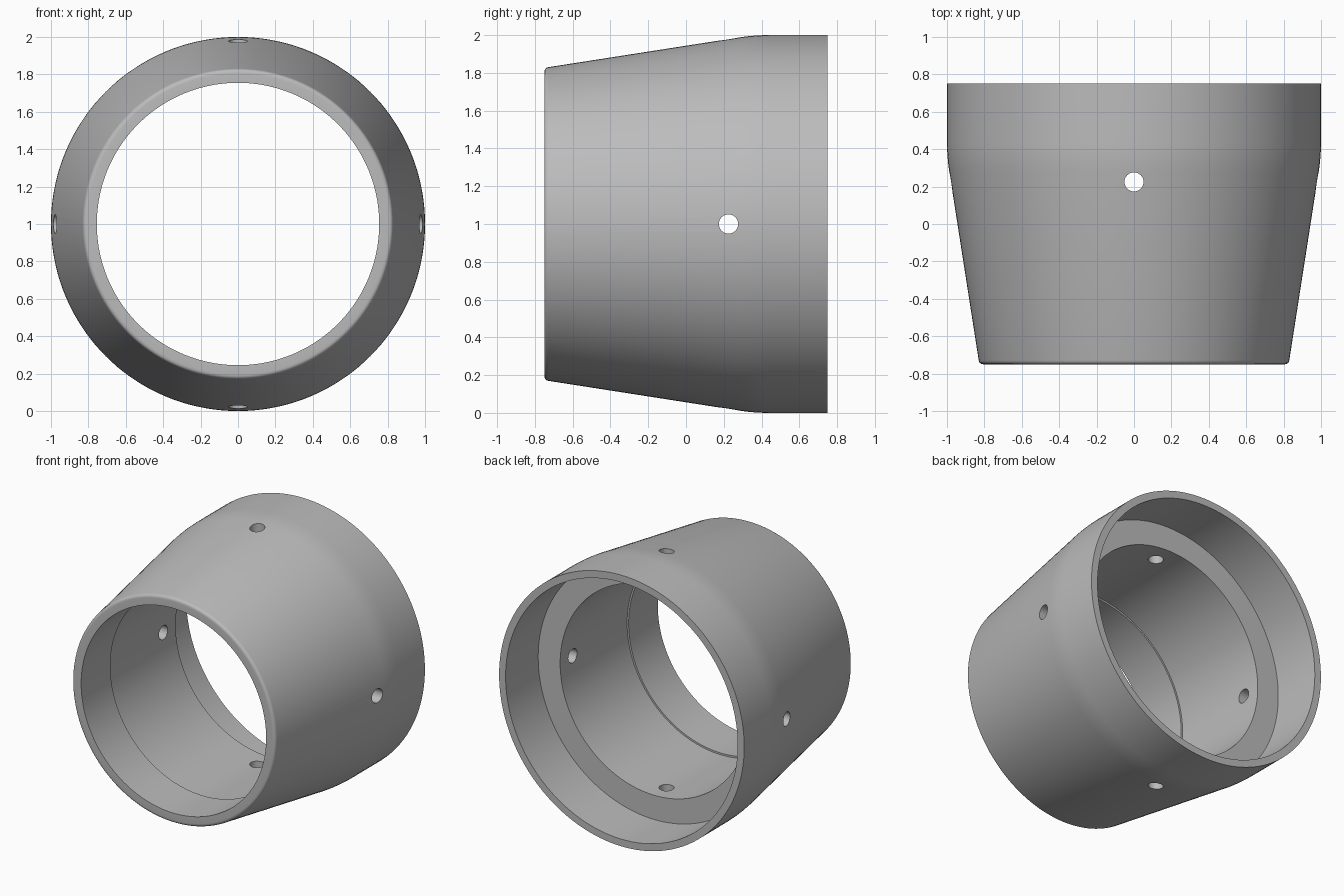
import bpy, bmesh, math
from mathutils import Matrix, Vector

if "Cube" in bpy.data.objects:
    bpy.data.objects.remove(bpy.data.objects["Cube"], do_unlink=True)

SEGMENTS = 144
CENTRE = Vector((0, 0, 1))


def fillet(before, corner, after, size, steps):
    """Round a profile corner with a short curve."""
    b, c, a = Vector(before), Vector(corner), Vector(after)
    p = c + (b - c).normalized() * size
    q = c + (a - c).normalized() * size
    ts = [i / steps for i in range(steps + 1)]
    return [tuple(p * (1 - t) ** 2 + c * 2 * t * (1 - t) + q * t * t) for t in ts]


def make_object(name, bm):
    mesh = bpy.data.meshes.new(name)
    bm.to_mesh(mesh)
    bm.free()
    obj = bpy.data.objects.new(name, mesh)
    bpy.context.collection.objects.link(obj)
    return obj


# Single grey material
grey = bpy.data.materials.new("mid_grey")
grey.use_nodes = True
colour = (0.5, 0.5, 0.5, 1)
grey.diffuse_color = colour
grey.node_tree.nodes["Principled BSDF"].inputs["Base Color"].default_value = colour

# Sleeve profile as (radius, y): front lip, tapered wall, straight collar, stepped bore
lip_in, lip_out = (0.755, -0.75), (0.827, -0.75)
shoulder, rim_out = (1.0, 0.36), (1.0, 0.75)
profile = [lip_in]
profile += fillet(lip_in, lip_out, shoulder, 0.022, 5)
profile += fillet(lip_out, shoulder, rim_out, 0.08, 6)
profile += [rim_out, (0.947, 0.75), (0.947, 0.37),
            (0.768, 0.37), (0.768, -0.41), (0.755, -0.41)]

# Revolve the closed profile about the y axis
bm = bmesh.new()
rings = []
for s in range(SEGMENTS):
    a = math.tau * s / SEGMENTS
    rings.append([bm.verts.new(CENTRE + Vector((r * math.cos(a), y, r * math.sin(a))))
                  for r, y in profile])
n = len(profile)
for s in range(SEGMENTS):
    here, there = rings[s], rings[(s + 1) % SEGMENTS]
    for i in range(n):
        j = (i + 1) % n
        bm.faces.new((here[i], here[j], there[j], there[i]))
bmesh.ops.recalc_face_normals(bm, faces=bm.faces)
sleeve = make_object("tapered_sleeve", bm)
sleeve.data.materials.append(grey)

# Four radial screw holes
bm = bmesh.new()
for k in range(4):
    place = (Matrix.Translation(CENTRE + Vector((0, 0.225, 0)))
             @ Matrix.Rotation(k * math.pi / 2, 4, 'Y')
             @ Matrix.Translation((0, 0, 0.9)))
    bmesh.ops.create_cone(bm, cap_ends=True, segments=32, radius1=0.051,
                          radius2=0.051, depth=0.6, matrix=place)
cutter = make_object("hole_cutter", bm)
cutter.data.materials.append(grey)
cutter.hide_render = True

bpy.ops.object.select_all(action='DESELECT')
bpy.context.view_layer.objects.active = sleeve
sleeve.select_set(True)
cut = sleeve.modifiers.new("screw_holes", 'BOOLEAN')
cut.operation = 'DIFFERENCE'
cut.solver = 'EXACT'
cut.object = cutter
bpy.ops.object.modifier_apply(modifier=cut.name)
bpy.data.objects.remove(cutter, do_unlink=True)
bpy.ops.object.shade_smooth_by_angle(angle=math.radians(30))
